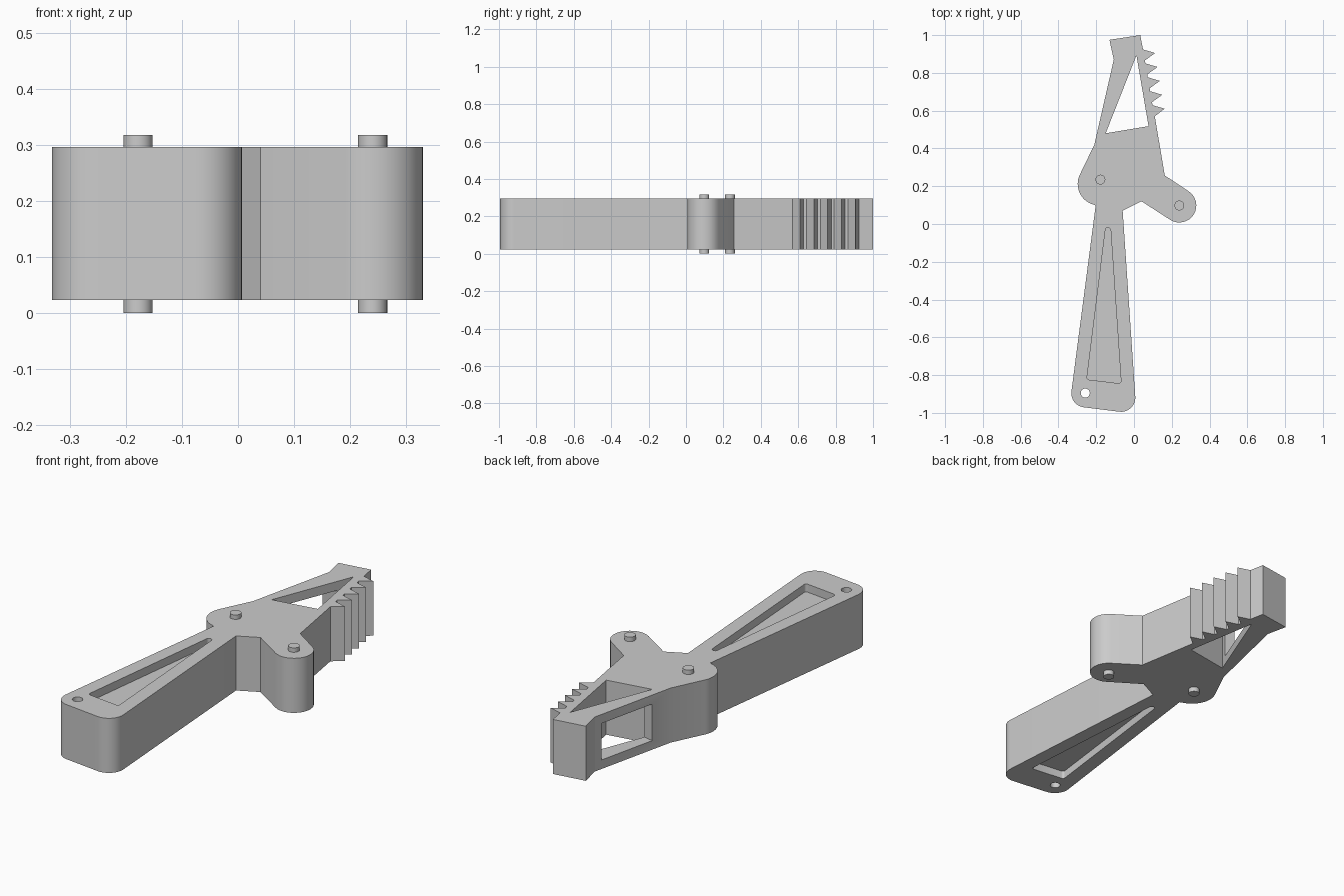
import bpy, bmesh, math
from mathutils import Vector

cube = bpy.data.objects.get("Cube")
if cube:
    bpy.data.objects.remove(cube)

BOTTOM, TOP = 0.024, 0.296

grey = bpy.data.materials.new("plain grey")
grey.use_nodes = True
colour = (0.6, 0.6, 0.6, 1)
grey.diffuse_color = colour
grey.node_tree.nodes["Principled BSDF"].inputs["Base Color"].default_value = colour


def arc(cx, cy, r, start, end, steps=16):
    angles = [math.radians(start + (end - start) * i / steps) for i in range(steps + 1)]
    return [(cx + r * math.cos(a), cy + r * math.sin(a)) for a in angles]


def fillet(before, corner, after, r, steps=10):
    """Points of a round of radius r that replaces a corner."""
    p = Vector(corner)
    u, v = (Vector(before) - p).normalized(), (Vector(after) - p).normalized()
    half = u.angle(v) / 2
    centre = p + (u + v).normalized() * r / math.sin(half)
    d0 = p + u * r / math.tan(half) - centre
    d1 = p + v * r / math.tan(half) - centre
    return [tuple(centre + d0.slerp(d1, i / steps) * r / d0.slerp(d1, i / steps).length)
            for i in range(steps + 1)]


def rounded(points, r):
    n = len(points)
    return [q for i in range(n)
            for q in fillet(points[i - 1], points[i], points[(i + 1) % n], r, 5)]


def prism(name, points, z0, z1):
    bm = bmesh.new()
    base = bm.faces.new([bm.verts.new((x, y, z0)) for x, y in points])
    top = bmesh.ops.extrude_face_region(bm, geom=[base])["geom"]
    bmesh.ops.translate(bm, vec=(0, 0, z1 - z0),
                        verts=[g for g in top if isinstance(g, bmesh.types.BMVert)])
    bmesh.ops.recalc_face_normals(bm, faces=bm.faces)
    mesh = bpy.data.meshes.new(name)
    bm.to_mesh(mesh)
    bm.free()
    mesh.materials.append(grey)
    obj = bpy.data.objects.new(name, mesh)
    bpy.context.collection.objects.link(obj)
    return obj


def activate(obj):
    bpy.ops.object.select_all(action="DESELECT")
    obj.select_set(True)
    bpy.context.view_layer.objects.active = obj


def cut(obj, points, z0, z1):
    cutter = prism("cutter", points, z0, z1)
    cutter.hide_render = True
    mod = obj.modifiers.new("cut", "BOOLEAN")
    mod.operation, mod.solver, mod.object = "DIFFERENCE", "EXACT", cutter
    activate(obj)
    bpy.ops.object.modifier_apply(modifier=mod.name)
    bpy.data.objects.remove(cutter)


# Outline, clockwise from the tip of the jaw
outline = [(-0.13, 0.975), (0.033, 1.0)]

# Saw teeth down the side of the jaw
for i in range(5):
    dx, dy = 0.0125 * i, -0.0737 * i
    outline += [(0.048 + dx, 0.924 + dy), (0.112 + dx, 0.905 + dy), (0.058 + dx, 0.866 + dy)]
outline[-1] = (0.11, 0.57)

# Side lobe
outline += [(0.163, 0.257)] + arc(0.24, 0.098, 0.09, 59, -122) + [(0.04, 0.12)]

# Handle with rounded end
hip_r, end_r, end_l, hip_l = (-0.06, 0.07), (0.013, -1.005), (-0.341, -0.961), (-0.203, 0.098)
outline += [hip_r] + fillet(hip_r, end_r, end_l, 0.075) + fillet(end_r, end_l, hip_l, 0.075)
outline += [hip_l]

# Rounded shoulder and neck of the jaw
outline += arc(-0.185, 0.212, 0.113, 255, 155) + [(-0.21, 0.42), (-0.107, 0.87)]

body = prism("lever_body", outline, BOTTOM, TOP)

# Triangular opening through the jaw, and the window in its outer strut
cut(body, [(0.013, 0.893), (0.077, 0.518), (-0.15, 0.48)], -0.1, 0.5)
cut(body, [(-0.26, 0.547), (-0.09, 0.509), (-0.02, 0.809), (-0.19, 0.847)],
    BOTTOM + 0.045, TOP - 0.045)

# Shallow pockets on both faces of the handle
pocket = rounded([(-0.149, -0.012), (-0.124, -0.025), (-0.068, -0.845), (-0.25, -0.823)], 0.012)
cut(body, pocket, TOP - 0.04, 0.5)
cut(body, pocket, -0.1, BOTTOM + 0.04)

# Lanyard hole
cut(body, arc(-0.258, -0.895, 0.024, 0, 348.75, 31), -0.1, 0.5)

# Pivot pins standing out of both faces
pins = [prism(name, arc(x, y, 0.026, 0, 348.75, 31), 0, 0.318)
        for name, x, y in (("shoulder_pin", -0.178, 0.235), ("lobe_pin", 0.24, 0.098))]

for obj in [body] + pins:
    activate(obj)
    bpy.ops.object.shade_smooth_by_angle(angle=math.radians(25))
